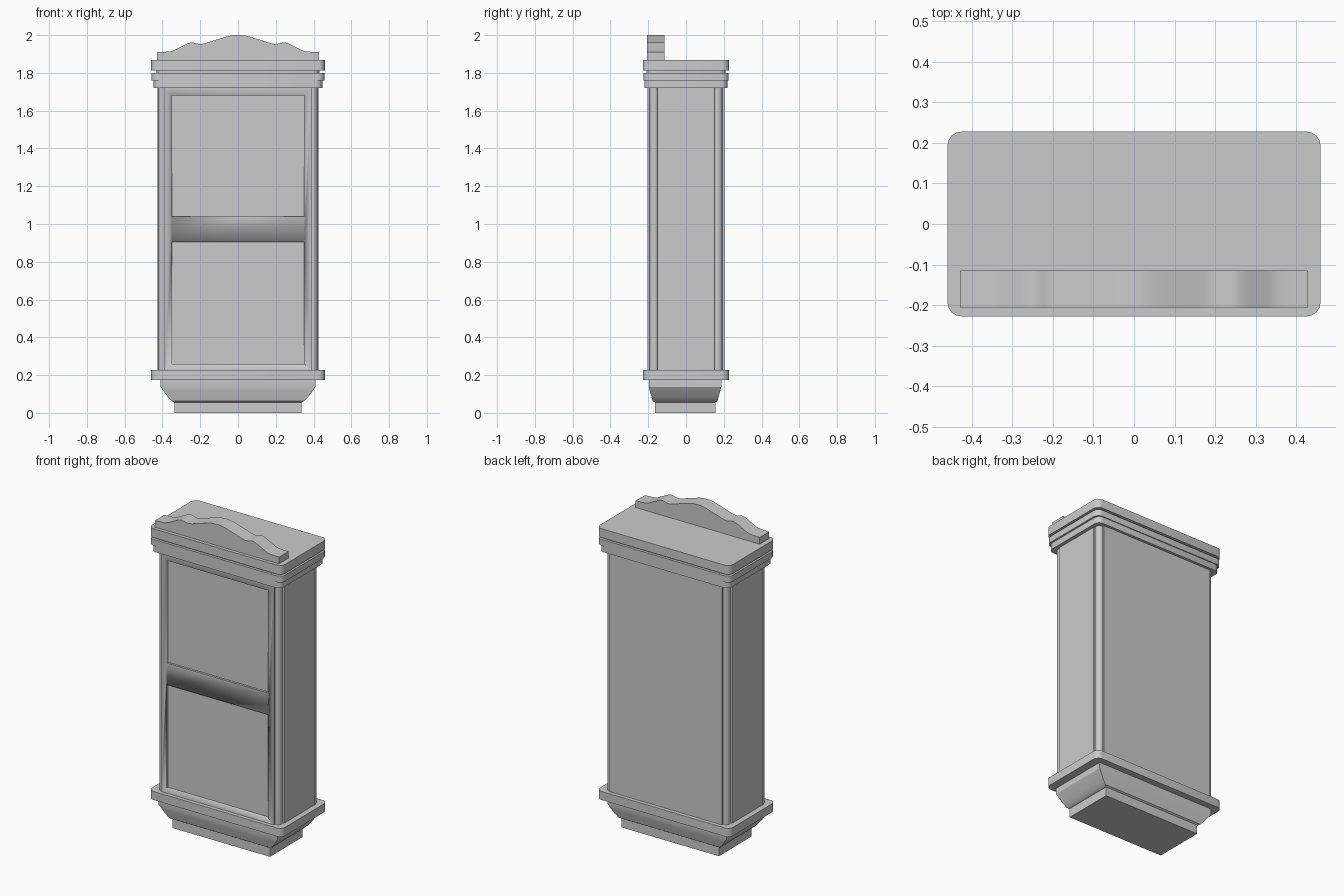
import bpy, bmesh
from math import cos, sin, radians

if "Cube" in bpy.data.objects:
    bpy.data.objects.remove(bpy.data.objects["Cube"])


def finish(name, bm, angle=28):
    bmesh.ops.recalc_face_normals(bm, faces=bm.faces)
    mesh = bpy.data.meshes.new(name)
    bm.to_mesh(mesh)
    bm.free()
    ob = bpy.data.objects.new(name, mesh)
    bpy.context.collection.objects.link(ob)
    bpy.ops.object.select_all(action='DESELECT')
    ob.select_set(True)
    bpy.context.view_layer.objects.active = ob
    bpy.ops.object.shade_smooth_by_angle(angle=radians(angle))
    return ob


def loft(name, rings):
    """Skin equal-length rings of 3D points and cap both ends."""
    bm = bmesh.new()
    vs = [[bm.verts.new(p) for p in ring] for ring in rings]
    n = len(vs[0])
    for a, b in zip(vs, vs[1:]):
        for i in range(n):
            j = (i + 1) % n
            bm.faces.new((a[i], a[j], b[j], b[i]))
    bm.faces.new(vs[0][::-1])
    bm.faces.new(vs[-1])
    return finish(name, bm)


def rect(z, hx, hy, r=0.0, oy=0.0):
    """Rectangle ring at height z, with rounded corners if r > 0."""
    pts = []
    for k, (sx, sy) in enumerate([(1, 1), (-1, 1), (-1, -1), (1, -1)]):
        for s in range(5 if r else 1):
            a = radians(90 * k + 22.5 * s)
            dx, dy = (r * cos(a), r * sin(a)) if r else (0, 0)
            pts.append((sx * (hx - r) + dx, sy * (hy - r) + dy + oy, z))
    return pts


def box(name, x0, x1, y0, y1, z0, z1):
    return loft(name, [[(x0, y0, z), (x1, y0, z), (x1, y1, z), (x0, y1, z)]
                       for z in (z0, z1)])


# Foot plinth and flared base moulding
loft("foot_plinth", [rect(z, 0.336, 0.16, oy=-0.005) for z in (0, 0.06)])
loft("base_flare", [rect(z, hx, hy, oy=-0.005) for z, hx, hy in [
    (0.056, 0.337, 0.161), (0.062, 0.35, 0.171), (0.085, 0.372, 0.178),
    (0.112, 0.392, 0.185), (0.138, 0.41, 0.192), (0.18, 0.41, 0.192)]])

# Base slab with rounded corners
R = 0.035
loft("base_slab", [rect(z, 0.46, 0.227, R) for z in (0.175, 0.228)])

# Cabinet body: flat sides with a round column set into each corner
quad = [(0.425, 0.15)]
for i in range(13):
    a = radians(-48 + 153 * i / 12)
    quad.append((0.396 + 0.024 * cos(a), 0.168 + 0.024 * sin(a)))
quad.append((0.39, 0.203))
outline = []
for sx, sy in [(1, 1), (-1, 1), (-1, -1), (1, -1)]:
    outline += [(sx * x, sy * y) for x, y in (quad if sx * sy > 0 else quad[::-1])]
body = loft("cabinet_body", [[(x, y, z) for x, y in outline] for z in (0.22, 1.725)])

# Two recessed door panels in the front
for z0, z1 in [(0.26, 0.905), (1.04, 1.68)]:
    cutter = box("panel_cutter", -0.35, 0.35, -0.25, -0.19, z0, z1)
    cutter.hide_render = True
    mod = body.modifiers.new("panel_recess", 'BOOLEAN')
    mod.operation = 'DIFFERENCE'
    mod.solver = 'EXACT'
    mod.object = cutter
    bpy.context.view_layer.objects.active = body
    bpy.ops.object.modifier_apply(modifier=mod.name)
    bpy.data.objects.remove(cutter)

# Stepped cornice
loft("cornice", [rect(z, hx, hy, R) for z, hx, hy in [
    (1.72, 0.447, 0.22), (1.76, 0.447, 0.22), (1.76, 0.458, 0.226),
    (1.80, 0.458, 0.226), (1.80, 0.432, 0.21), (1.812, 0.432, 0.21),
    (1.812, 0.46, 0.228), (1.868, 0.46, 0.228)]])

# Wavy crest along the front of the top
half = [(0, 2.0), (0.045, 1.996), (0.12, 1.974), (0.195, 1.953),
        (0.25, 1.961), (0.305, 1.937), (0.355, 1.915), (0.428, 1.91)]
ctrl = [(-x, z) for x, z in half[:0:-1]] + half
ctrl = [ctrl[0]] + ctrl + [ctrl[-1]]
curve = []
for p0, p1, p2, p3 in zip(ctrl, ctrl[1:], ctrl[2:], ctrl[3:]):
    for s in range(4):
        t = s / 4
        curve.append(tuple(0.5 * (2 * b + (c - a) * t + (2 * a - 5 * b + 4 * c - d) * t**2
                                  + (3 * b - a - 3 * c + d) * t**3)
                           for a, b, c, d in zip(p0, p1, p2, p3)))
curve += [half[-1], (0.428, 1.866), (-0.428, 1.866)]
loft("crest", [[(x, y, z) for x, z in curve] for y in (-0.207, -0.115)])
